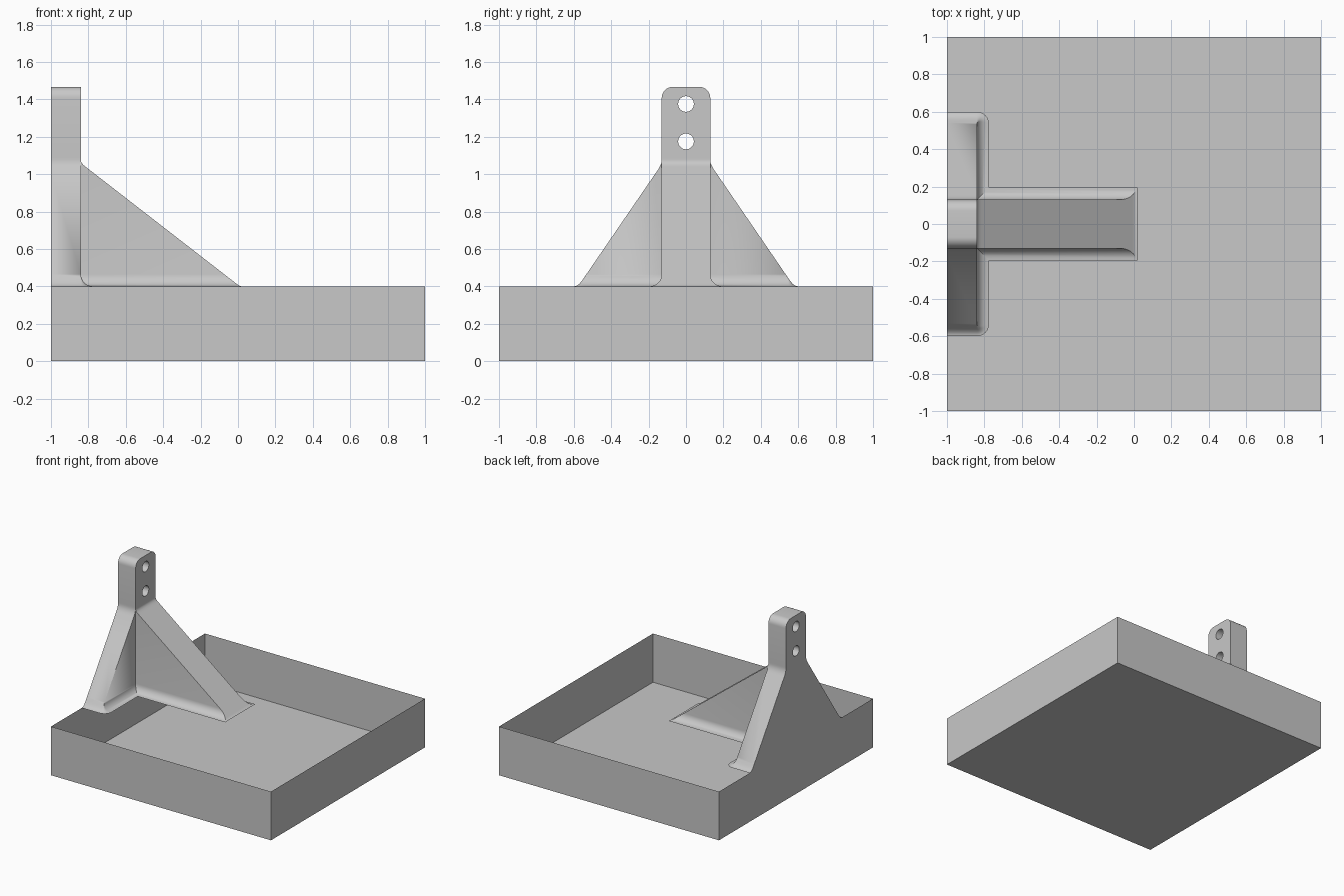
import bpy, bmesh, math

if "Cube" in bpy.data.objects:
    bpy.data.objects.remove(bpy.data.objects["Cube"])

grey = bpy.data.materials.new("plain grey")
grey.diffuse_color = (0.58, 0.58, 0.58, 1)
grey.use_nodes = True
grey.node_tree.nodes["Principled BSDF"].inputs["Base Color"].default_value = grey.diffuse_color

BASE, TOP = 0.40, 1.467      # bracket foot and head heights
FRONT, HALF = -0.84, 0.13    # upright front face and half width
FILLET, ROUND = 0.065, 0.06  # foot fillet and head corner radii


def make_object(name, bm):
    mesh = bpy.data.meshes.new(name)
    bm.to_mesh(mesh)
    bm.free()
    obj = bpy.data.objects.new(name, mesh)
    mesh.materials.append(grey)
    bpy.context.collection.objects.link(obj)
    return obj


def foot_flare(z):
    """Concave quarter-round that spreads the walls at the foot."""
    h = FILLET - min(z - BASE, FILLET)
    return FILLET - math.sqrt(max(FILLET ** 2 - h ** 2, 0))


def slope(z, end, rate, reach, limit):
    """Sloped edge, eased into the foot below and the upright above."""
    h = z - BASE
    value = end - rate * h
    ease = reach / rate
    if h < ease:
        t = 1 - math.sqrt(h / ease)
        value = end - reach * (1 - t) ** 2 + reach * t * t
    d, k = value - limit, 0.02
    if d <= -k:
        return limit
    return limit + ((d + k) ** 2 / (4 * k) if d < k else d)


def section(z):
    """T-shaped horizontal section of the bracket."""
    f = foot_flare(z)
    x = FRONT + f
    s = slope(z, 0.577, 0.685, 0.023, HALF)
    tip = slope(z, 0.010, 1.29, 0.010, FRONT)
    drop = max(z - (TOP - ROUND), 0)
    s -= ROUND - math.sqrt(max(ROUND ** 2 - drop ** 2, 0))
    w = min(HALF + f, s)
    tip = max(tip, x) if z < 1.0 else tip
    half = [(-1, s)]
    for i in range(7):
        a = math.pi / 2 * (1 - i / 6)
        half.append((x - f + f * math.cos(a), s - f + f * math.sin(a)))
    half += [(x, w), (tip, w)]
    return half + [(px, -py) for px, py in reversed(half)]


# Open tray with thin walls
bm = bmesh.new()
bmesh.ops.create_cube(bm, size=1)
for v in bm.verts:
    v.co = (v.co.x * 2, v.co.y * 2, (v.co.z + 0.5) * BASE)
bmesh.ops.delete(bm, geom=[f for f in bm.faces if f.normal.z > 0.5], context='FACES_ONLY')
make_object("tray", bm)

# Bracket: upright with two side ribs and a front rib, lofted through sections
steps = [math.pi / 2 * i / 8 for i in range(9)]
levels = [BASE + FILLET * (1 - math.cos(a)) for a in steps]
levels += [1.0 + 0.01 * i for i in range(12)]
levels += [TOP - ROUND + ROUND * math.sin(a) for a in steps]
bm = bmesh.new()
rings = [[bm.verts.new((x, y, z)) for x, y in section(z)] for z in levels]
n = len(rings[0])
for a, b in zip(rings, rings[1:]):
    for i in range(n):
        j = (i + 1) % n
        bm.faces.new((a[i], a[j], b[j], b[i]))
bm.faces.new(rings[0])
bm.faces.new(rings[-1])
bmesh.ops.remove_doubles(bm, verts=bm.verts, dist=0.0002)
bmesh.ops.recalc_face_normals(bm, faces=bm.faces)
bracket = make_object("bracket", bm)

# Two bolt holes through the head
for z in (1.175, 1.375):
    bpy.ops.mesh.primitive_cylinder_add(vertices=32, radius=0.042, depth=0.6,
                                        location=(-0.92, 0, z),
                                        rotation=(0, math.pi / 2, 0))
    cutter = bpy.context.object
    cutter.name = "hole_cutter"
    cutter.hide_render = True
    bpy.context.view_layer.objects.active = bracket
    mod = bracket.modifiers.new("hole", 'BOOLEAN')
    mod.operation, mod.solver, mod.object = 'DIFFERENCE', 'EXACT', cutter
    bpy.ops.object.modifier_apply(modifier=mod.name)
    bpy.data.objects.remove(cutter)

# Leave the underside of the bracket open
bm = bmesh.new()
bm.from_mesh(bracket.data)
under = [f for f in bm.faces if all(v.co.z < BASE + 0.0001 for v in f.verts)]
bmesh.ops.delete(bm, geom=under, context='FACES_ONLY')
bm.to_mesh(bracket.data)
bm.free()

bpy.ops.object.select_all(action='DESELECT')
bracket.select_set(True)
bpy.context.view_layer.objects.active = bracket
bpy.ops.object.shade_smooth_by_angle(angle=math.radians(25))
